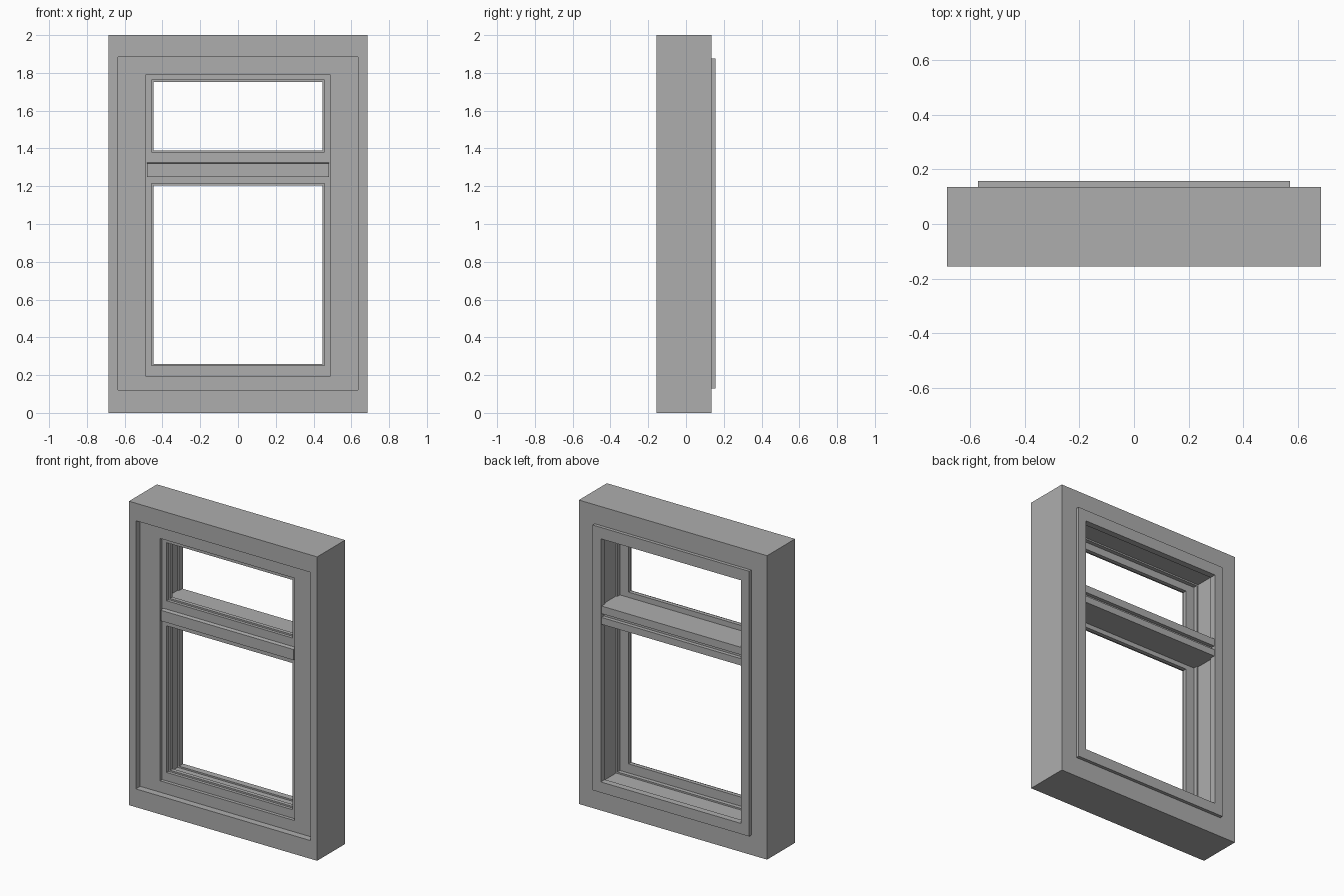
import bpy
import bmesh

old = bpy.data.objects.get("Cube")
if old:
    bpy.data.objects.remove(old, do_unlink=True)

grey = bpy.data.materials.new("plain grey")
grey.use_nodes = True
colour = (0.42, 0.42, 0.42, 1)
grey.diffuse_color = colour
bsdf = next(n for n in grey.node_tree.nodes if n.type == "BSDF_PRINCIPLED")
bsdf.inputs["Base Color"].default_value = colour


def finish(name, bm):
    bmesh.ops.recalc_face_normals(bm, faces=bm.faces[:])
    mesh = bpy.data.meshes.new(name)
    bm.to_mesh(mesh)
    bm.free()
    mesh.materials.append(grey)
    obj = bpy.data.objects.new(name, mesh)
    bpy.context.collection.objects.link(obj)
    return obj


def frame(name, section):
    """Closed section of (rectangle, y) steps, swept round a rectangular opening.
    A rectangle is (half width, bottom, top)."""
    bm = bmesh.new()
    loops = []
    for (w, low, high), y in section:
        corners = [(-w, low), (w, low), (w, high), (-w, high)]
        loops.append([bm.verts.new((x, y, z)) for x, z in corners])
    for k, a in enumerate(loops):
        b = loops[(k + 1) % len(loops)]
        for i in range(4):
            j = (i + 1) % 4
            bm.faces.new((a[i], a[j], b[j], b[i]))
    return finish(name, bm)


def bar(name, half, section):
    """Section of (y, z) points extruded across the width."""
    bm = bmesh.new()
    ends = [[bm.verts.new((x, y, z)) for y, z in section] for x in (-half, half)]
    for end in ends:
        bm.faces.new(end)
    a, b = ends
    for i in range(len(section)):
        j = (i + 1) % len(section)
        bm.faces.new((a[i], a[j], b[j], b[i]))
    return finish(name, bm)


# Main rectangles
outer = (0.685, 0, 2)
recess = (0.635, 0.12, 1.885)
core = (0.56, 0.14, 1.86)
casing = (0.49, 0.195, 1.79)
trim = (0.57, 0.13, 1.875)
inner = (0.51, 0.2, 1.8)
groove = (0.52, 0.19, 1.81)

# Wall block with the front recess
frame("wall_surround", [(outer, -0.155), (recess, -0.155), (recess, -0.10),
                        (core, -0.10), (core, 0.135), (outer, 0.135)])

# Flat casing at the bottom of the recess
buried = (0.64, 0.115, 1.89)
frame("front_casing", [(buried, -0.11), (casing, -0.11), (casing, -0.08), (buried, -0.08)])

# Grooved lining and raised trim at the back
liner = (0.565, 0.135, 1.865)
frame("jamb_lining", [(liner, -0.07), (inner, -0.07), (inner, -0.015), (groove, -0.015),
                      (groove, 0.12), (liner, 0.12)])
frame("back_trim", [(trim, 0.157), (inner, 0.157), (inner, 0.115), (trim, 0.115)])

# Stepped sashes around the two open lights
middle = 1.295
for name, edge, low, high in (
        ("upper_sash", (0.515, middle, 1.805), 1.38, 1.762),
        ("lower_sash", (0.515, 0.195, middle), 0.25, 1.215)):
    face = (0.458, low, high)
    bead = (0.448, low + 0.01, high - 0.01)
    frame(name, [(edge, -0.088), (face, -0.088), (face, -0.068), (bead, -0.068),
                 (bead, -0.042), (edge, -0.042)])

# Crossbar with a slot along its back
bar("back_crossbar", 0.525, [(-0.06, 1.235), (0.15, 1.235), (0.15, 1.28), (0.125, 1.28),
                             (0.125, 1.305), (0.15, 1.305), (0.15, 1.355), (-0.06, 1.355)])

# Weather bar on the front, with a slightly sloping top
bar("front_weather_bar", 0.482, [(-0.112, 1.25), (-0.08, 1.25), (-0.08, 1.326), (-0.112, 1.32)])
